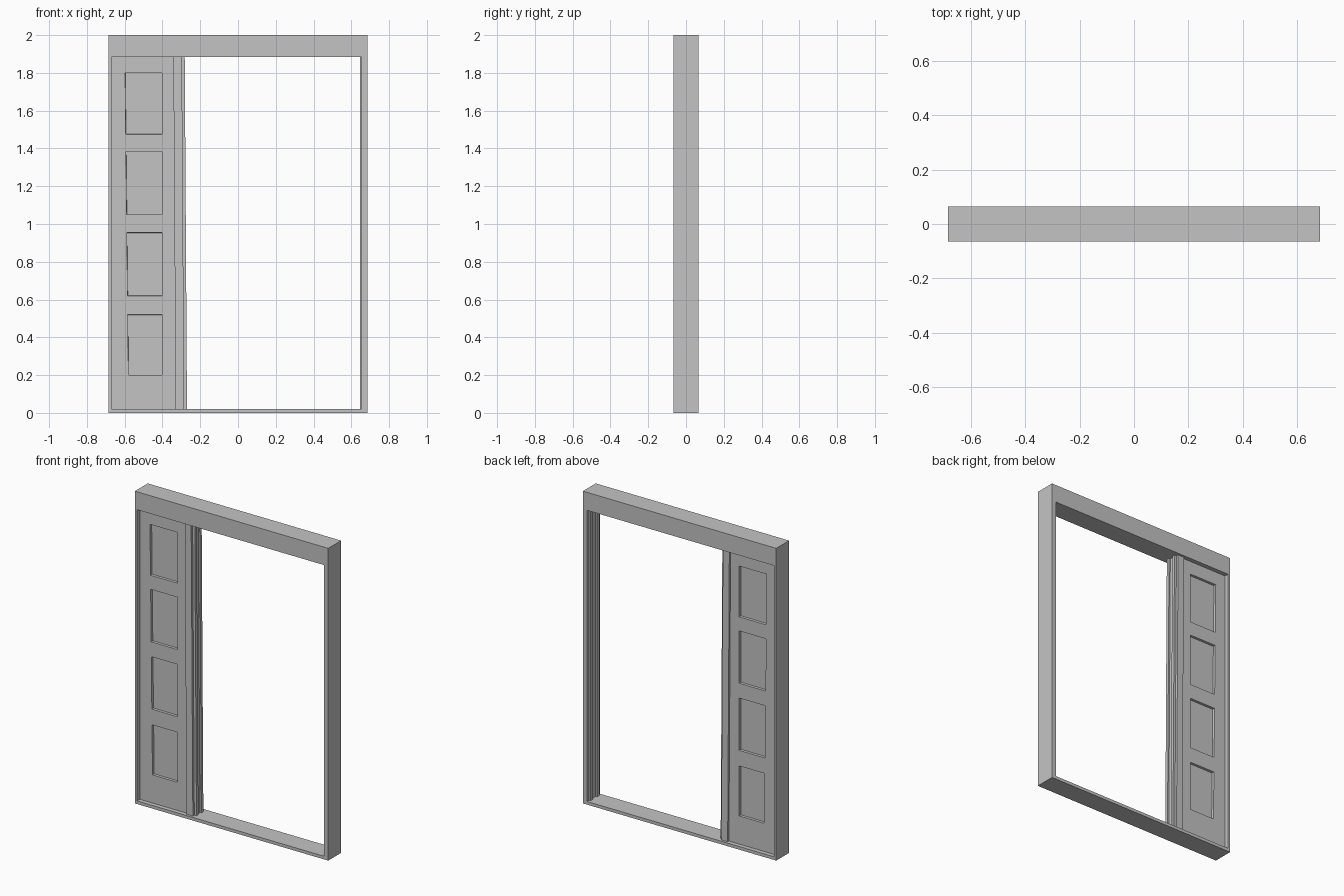
import bpy, bmesh

cube = bpy.data.objects.get("Cube")
if cube:
    bpy.data.objects.remove(cube)

grey = bpy.data.materials.new("light grey")
grey.use_nodes = True
colour = (0.55, 0.55, 0.55, 1)
grey.diffuse_color = colour
grey.node_tree.nodes["Principled BSDF"].inputs["Base Color"].default_value = colour

HALF_W, HALF_D, TOP = 0.685, 0.065, 2.0
SILL, HEAD = 0.02, 1.885


def finish(name, bm):
    bmesh.ops.recalc_face_normals(bm, faces=bm.faces)
    mesh = bpy.data.meshes.new(name)
    bm.to_mesh(mesh)
    bm.free()
    mesh.materials.append(grey)
    obj = bpy.data.objects.new(name, mesh)
    bpy.context.collection.objects.link(obj)
    return obj


def upright(name, profile, z0, z1, lean=0):
    """Extrude an (x, y) profile upward, shifting its top sideways by lean."""
    bm = bmesh.new()
    low = [bm.verts.new((x, y, z0)) for x, y in profile]
    high = [bm.verts.new((x + lean, y, z1)) for x, y in profile]
    bm.faces.new(low)
    bm.faces.new(high)
    for i in range(len(low)):
        j = (i + 1) % len(low)
        bm.faces.new((low[i], low[j], high[j], high[i]))
    return finish(name, bm)


def rectangle(x0, x1, y):
    return [(x0, -y), (x1, -y), (x1, y), (x0, y)]


def symmetric(half):
    """Complete a profile by mirroring it from front to back."""
    return half + [(x, -y) for x, y in reversed(half)]


# Outer frame
upright("header", rectangle(-HALF_W, HALF_W, HALF_D), HEAD, TOP)
upright("sill", rectangle(-HALF_W, HALF_W, HALF_D), 0, SILL)
upright("right_jamb", rectangle(-HALF_W, -0.67, HALF_D), SILL, HEAD)
upright("left_jamb", symmetric([
    (HALF_W, -HALF_D), (0.655, -HALF_D), (0.655, -0.045),
    (0.645, -0.045), (0.645, -0.02), (0.655, -0.02)]), SILL, HEAD)

# Stepped post beside the opening, leaning slightly
upright("post", symmetric([
    (-0.33, -0.05), (-0.285, -0.05), (-0.285, -0.035),
    (-0.27, -0.035), (-0.27, -0.015), (-0.28, -0.015)]), SILL, HEAD, lean=-0.012)

# Side panel with four recesses on both faces
rows = [SILL, 0.2, 0.52, 0.62, 0.955, 1.05, 1.385, 1.475, 1.8, HEAD]
bm = bmesh.new()
grid = []
for z in rows:
    columns = (-0.67, -0.578 - 0.011 * z, -0.402, -0.325)
    grid.append([bm.verts.new((x, -0.037, z)) for x in columns])
for lower, upper in zip(grid, grid[1:]):
    for i in range(3):
        bm.faces.new((lower[i], lower[i + 1], upper[i + 1], upper[i]))
result = bmesh.ops.extrude_face_region(bm, geom=bm.faces[:])
back = [v for v in result["geom"] if isinstance(v, bmesh.types.BMVert)]
bmesh.ops.translate(bm, verts=back, vec=(0, 0.074, 0))
bmesh.ops.recalc_face_normals(bm, faces=bm.faces)


def is_recess(face):
    c = face.calc_center_median()
    in_row = any(rows[i] < c.z < rows[i + 1] for i in (1, 3, 5, 7))
    return abs(face.normal.y) > 0.9 and -0.55 < c.x < -0.45 and in_row


cells = [f for f in bm.faces if is_recess(f)]
bmesh.ops.inset_individual(bm, faces=cells, thickness=0.002, depth=-0.015)
finish("side_panel", bm)
